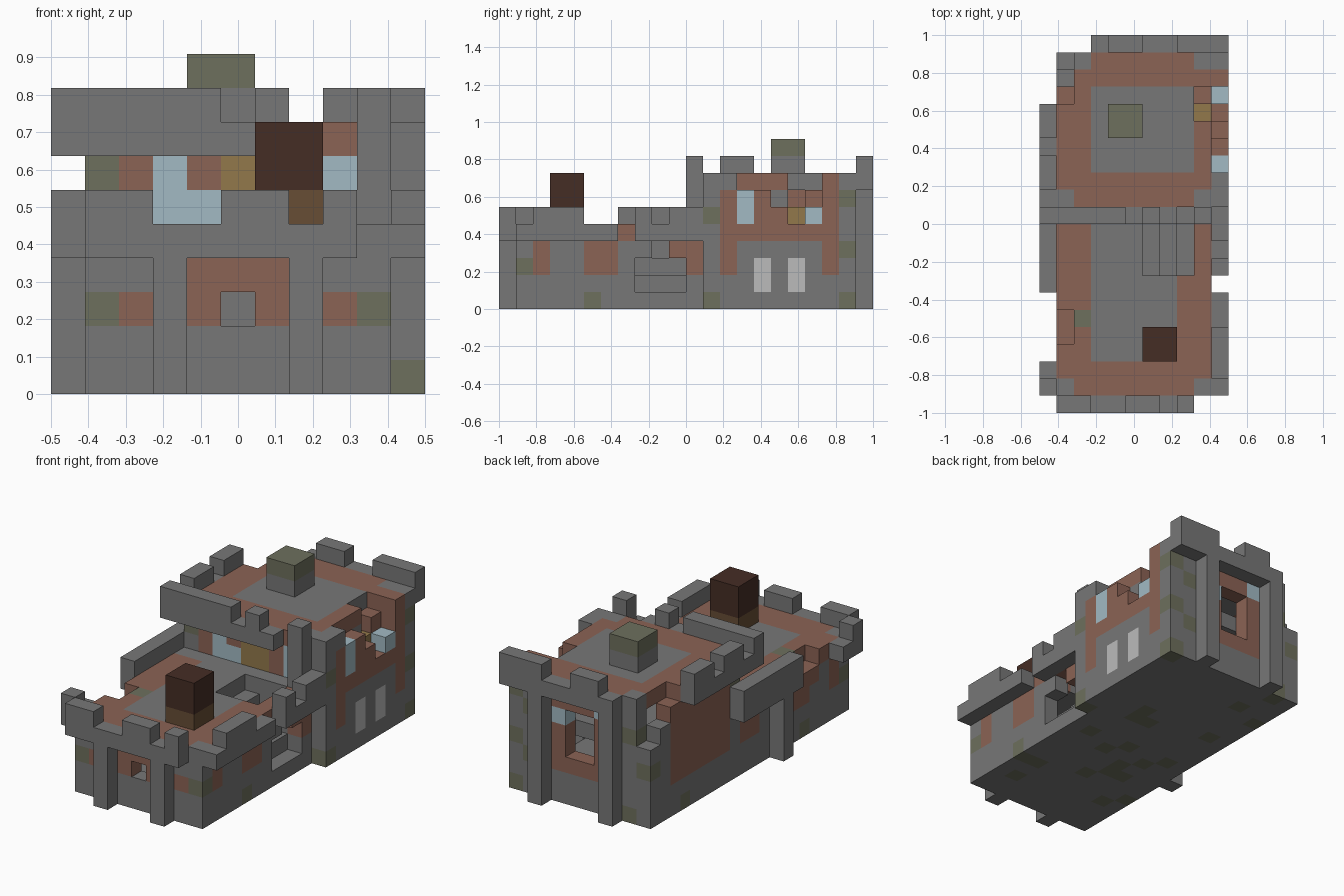
import bpy
import bmesh
import random
from mathutils import Vector

random.seed(4)
if "Cube" in bpy.data.objects:
    bpy.data.objects.remove(bpy.data.objects["Cube"], do_unlink=True)

U = 1 / 11  # size of one block
COLOURS = {
    "stone": (0.185, 0.185, 0.185),
    "terracotta": (0.26, 0.125, 0.09),
    "moss": (0.155, 0.16, 0.11),
    "glass": (0.36, 0.49, 0.55),
    "gold_wood": (0.29, 0.19, 0.07),
    "brown_wood": (0.135, 0.075, 0.035),
    "dark_wood": (0.06, 0.026, 0.018),
    "pale_panel": (0.5, 0.5, 0.5),
}
NAMES = list(COLOURS)
MATS = []
for name, rgb in COLOURS.items():
    m = bpy.data.materials.new(name)
    m.use_nodes = True
    m.diffuse_color = (*rgb, 1)
    m.node_tree.nodes["Principled BSDF"].inputs["Base Color"].default_value = (*rgb, 1)
    MATS.append(m)

cells = {}  # block position -> (part, colour)


def fill(part, xs, ys, zs, colour="stone"):
    """Fill inclusive block ranges; a single number means one block."""
    span = [(r, r) if isinstance(r, int) else r for r in (xs, ys, zs)]
    for i in range(span[0][0], span[0][1] + 1):
        for j in range(span[1][0], span[1][1] + 1):
            for k in range(span[2][0], span[2][1] + 1):
                cells[i, j, k] = (part, colour)


def clear(xs, ys, zs):
    span = [(r, r) if isinstance(r, int) else r for r in (xs, ys, zs)]
    for c in [c for c in cells if all(a <= v <= b for v, (a, b) in zip(c, span))]:
        del cells[c]


def paint(xs, ys, zs, colour):
    span = [(r, r) if isinstance(r, int) else r for r in (xs, ys, zs)]
    for c in cells:
        if all(a <= v <= b for v, (a, b) in zip(c, span)):
            cells[c] = (cells[c][0], colour)


def shell(part, xs, ys, zs):
    """Four walls, one block thick."""
    for x in xs:
        fill(part, x, ys, zs)
    for y in ys:
        fill(part, xs, y, zs)


# Ground floor slab with mossy patches
fill("floor", (1, 9), (1, 20), 0)
fill("floor", 10, (12, 20), 0)
for _ in range(22):
    paint(random.randint(2, 8), random.randint(2, 19), 0, "moss")

# Front hall walls
shell("front_walls", (1, 9), (1, 11), (0, 3))
for x in (1, 9):
    paint(x, 2, (2, 3), "terracotta")
    paint(x, (5, 6), (2, 3), "terracotta")
    paint(x, (10, 11), (2, 3), "terracotta")
    paint(x, 5, 0, "moss")
    paint(x, 1, 2, "moss")
for x in (2, 8):
    paint(x, 1, 2, "terracotta")
paint((4, 6), 1, (2, 3), "terracotta")
clear(5, 1, 2)
clear(9, (8, 10), (1, 2))
clear(9, 9, 3)

# Rear hall walls: stone base and corners, terracotta above
shell("rear_walls", (1, 10), (12, 20), (0, 6))
paint(10, (13, 19), (4, 6), "terracotta")
for y in (13, 19):
    paint(10, y, (2, 3), "terracotta")
paint(1, (13, 18), (2, 6), "terracotta")
paint((2, 9), 12, (1, 6), "terracotta")
paint((3, 8), 20, (2, 6), "terracotta")
for y in (12, 20):
    paint(10, y, 0, "moss")
for p in ((10, 12, 5), (10, 20, 3), (10, 20, 6), (1, 12, 6), (1, 20, 3),
          (2, 20, 5), (9, 20, 2), (9, 20, 5), (2, 20, 0), (1, 17, 0)):
    paint(*p, "moss")
for y in (15, 17):
    paint(10, y, (1, 2), "pale_panel")
# Rear windows and door
paint(3, 12, (5, 6), "glass")
paint(4, 12, 5, "glass")
paint(8, 12, (5, 6), "glass")
paint((5, 6), 12, (5, 6), "gold_wood")
paint(7, 20, 5, "glass")
paint(4, 20, 6, "glass")
clear((5, 6), 20, (3, 5))

# Front roof, reused as the rear upper floor
fill("front_roof", (1, 9), (1, 11), 4, "terracotta")
fill("front_roof", (3, 7), (3, 11), 4)
fill("front_roof", (1, 9), 11, 4)
for x in (1, 9):
    paint(x, 1, 4, "stone")
paint(2, 5, 4, "moss")
clear(1, (4, 5), 4)
paint(1, (4, 5), 3, "terracotta")
clear((6, 8), (8, 10), 4)
fill("upper_floor", (2, 9), (13, 19), 4)

# Stairs climbing away from the side door
for n, x in enumerate((8, 7, 6)):
    fill("stairs", x, (8, 10), (1, n + 1))

# Rear roof
fill("rear_roof", (1, 9), (12, 20), 7, "terracotta")
fill("rear_roof", (3, 8), (14, 18), 7)
for x, y in ((1, 12), (9, 12), (9, 20), (2, 20)):
    paint(x, y, 7, "stone")

# Crumbled right wall of the rear hall
clear(9, (17, 18), 7)
clear(10, 16, 6)
clear(10, (17, 18), (5, 6))
fill("rear_walls", 10, (12, 13), 7)
fill("rear_walls", 10, 19, 7, "terracotta")
fill("rear_walls", 10, 20, 7)
fill("rear_walls", 9, 16, 6)
fill("rear_walls", 9, 18, (5, 6), "terracotta")
fill("side_window", 10, 18, 5, "glass")
paint(10, 14, (5, 6), "glass")
fill("crate", 9, 17, 5, "gold_wood")

# Crumbled back left corner
clear(1, (18, 20), 7)
clear(1, 19, 6)
clear(1, 20, (5, 6))

# Front parapet on two pillars
for x in (3, 7):
    fill("front_pillars", x, 0, (0, 3))
fill("front_parapet", (1, 8), 0, 4)
for xs in ((1, 2), (5, 6), 8):
    fill("front_parapet", xs, 0, 5)

# Side parapets of the front hall
fill("right_parapet", 10, (1, 6), 4)
fill("right_parapet", 10, (2, 4), 5)
fill("right_parapet", 10, (8, 11), 4)
for y in (8, 10, 11):
    fill("right_parapet", 10, y, 5)
fill("left_parapet", 0, (1, 2), 4)
fill("left_parapet", 0, 1, 5)
fill("left_parapet", 0, (7, 12), (4, 5))
fill("left_pillar", 0, 8, (0, 3))

# Middle beam between the halls with its corner pier
fill("middle_beam", (0, 7), 11, 7)
fill("middle_beam", (0, 4), 11, 8)
fill("middle_beam", 6, 11, 8)
fill("corner_pier", 9, 11, (4, 8))

# Rear parapets
fill("upper_left_parapet", 0, (12, 17), 7)
for ys in ((13, 14), (16, 17)):
    fill("upper_left_parapet", 0, ys, 8)
fill("back_parapet", (3, 10), 21, 7)
for xs in ((4, 5), (8, 10)):
    fill("back_parapet", xs, 21, 8)
for x in (3, 8):
    fill("back_pillars", x, 21, (0, 6))

# Roof boxes
fill("front_roof_box", (6, 7), (3, 4), 5, "brown_wood")
fill("front_roof_box", (6, 7), (3, 4), (6, 7), "dark_wood")
fill("rear_roof_box", (4, 5), (16, 17), 8)
fill("rear_roof_box", (4, 5), (16, 17), 9, "moss")


def build(part):
    """Skin the exposed sides of every block in a part."""
    bm = bmesh.new()
    for c, (owner, colour) in cells.items():
        if owner != part:
            continue
        for axis in range(3):
            for side in (0, 1):
                n = list(c)
                n[axis] += 2 * side - 1
                if tuple(n) in cells:
                    continue
                a, b = Vector((0, 0, 0)), Vector((0, 0, 0))
                a[(axis + 1) % 3] = b[(axis + 2) % 3] = 1
                o = Vector(c)
                o[axis] += side
                loop = [o, o + a, o + a + b, o + b]
                if not side:
                    loop.reverse()
                verts = [bm.verts.new(((p.x - 5.5) * U, (p.y - 11) * U, p.z * U))
                         for p in loop]
                bm.faces.new(verts).material_index = NAMES.index(colour)
    bmesh.ops.remove_doubles(bm, verts=bm.verts, dist=0.001)
    bmesh.ops.dissolve_limit(bm, angle_limit=0.01, verts=bm.verts, edges=bm.edges,
                             delimit={"MATERIAL"})
    mesh = bpy.data.meshes.new(part)
    bm.to_mesh(mesh)
    bm.free()
    for m in MATS:
        mesh.materials.append(m)
    bpy.context.collection.objects.link(bpy.data.objects.new(part, mesh))


for part in sorted({owner for owner, _ in cells.values()}):
    build(part)
